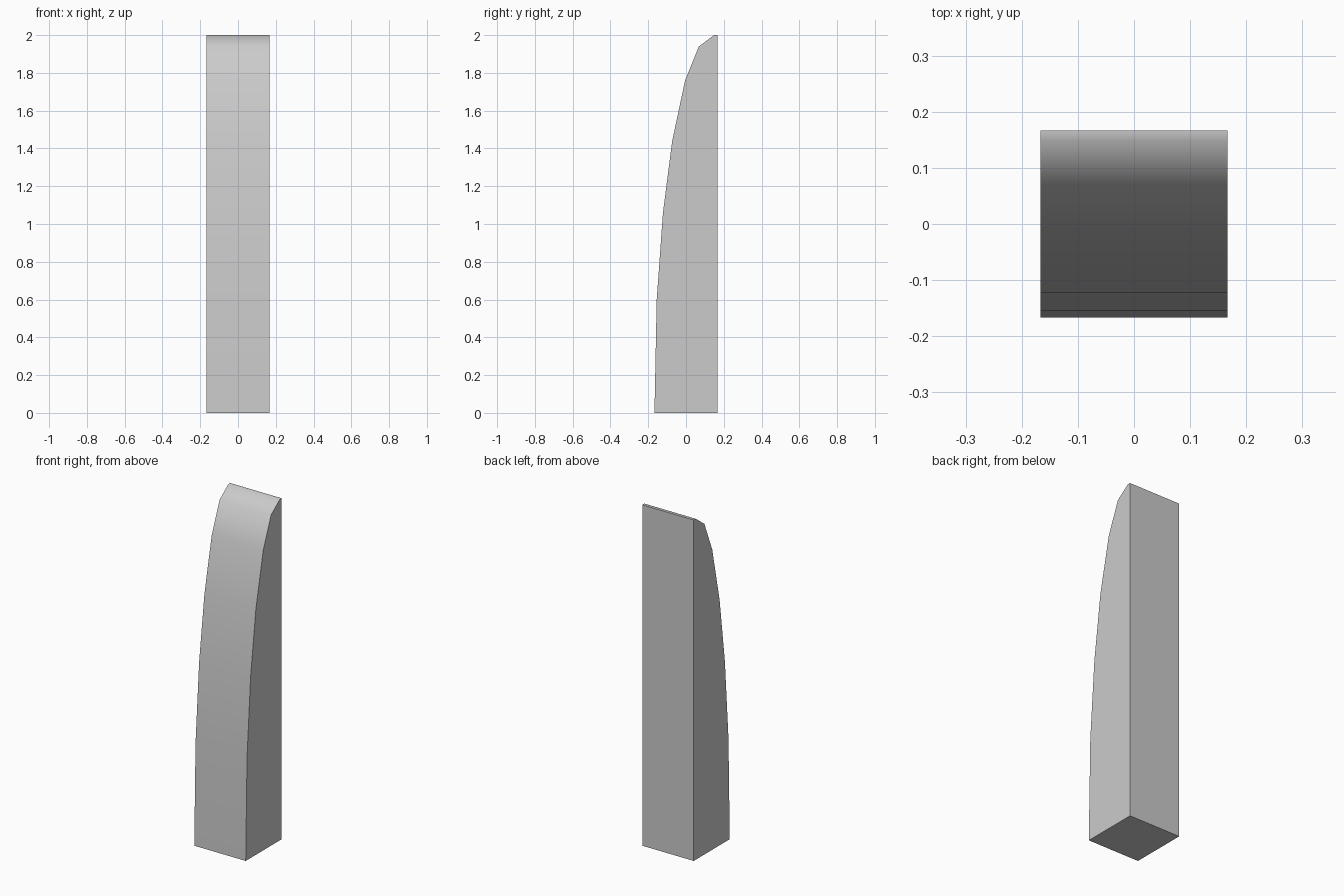
import bpy, bmesh

if "Cube" in bpy.data.objects:
    bpy.data.objects.remove(bpy.data.objects["Cube"])

HALF = 0.167

# Side profile (y, z): bowed front from base to tip, then the straight back
profile = [(-HALF, 0), (-0.155, 0.60), (-0.122, 1.06), (-0.073, 1.44),
           (-0.005, 1.76), (0.068, 1.94), (0.148, 2.0), (HALF, 2.0), (HALF, 0)]

bm = bmesh.new()
left = [bm.verts.new((-HALF, y, z)) for y, z in profile]
right = [bm.verts.new((HALF, y, z)) for y, z in profile]

# Flat sides
bm.faces.new(left)
bm.faces.new(right[::-1])

# Bowed front and tip are smooth; back and base stay flat
n = len(profile)
for i in range(n):
    j = (i + 1) % n
    face = bm.faces.new((left[i], right[i], right[j], left[j]))
    face.smooth = i < n - 2

bmesh.ops.recalc_face_normals(bm, faces=bm.faces)

# Keep the borders of the smooth strip crisp
for edge in bm.edges:
    edge.smooth = all(f.smooth for f in edge.link_faces)

mesh = bpy.data.meshes.new("curved_post")
bm.to_mesh(mesh)
bm.free()
post = bpy.data.objects.new("curved_post", mesh)
bpy.context.collection.objects.link(post)
